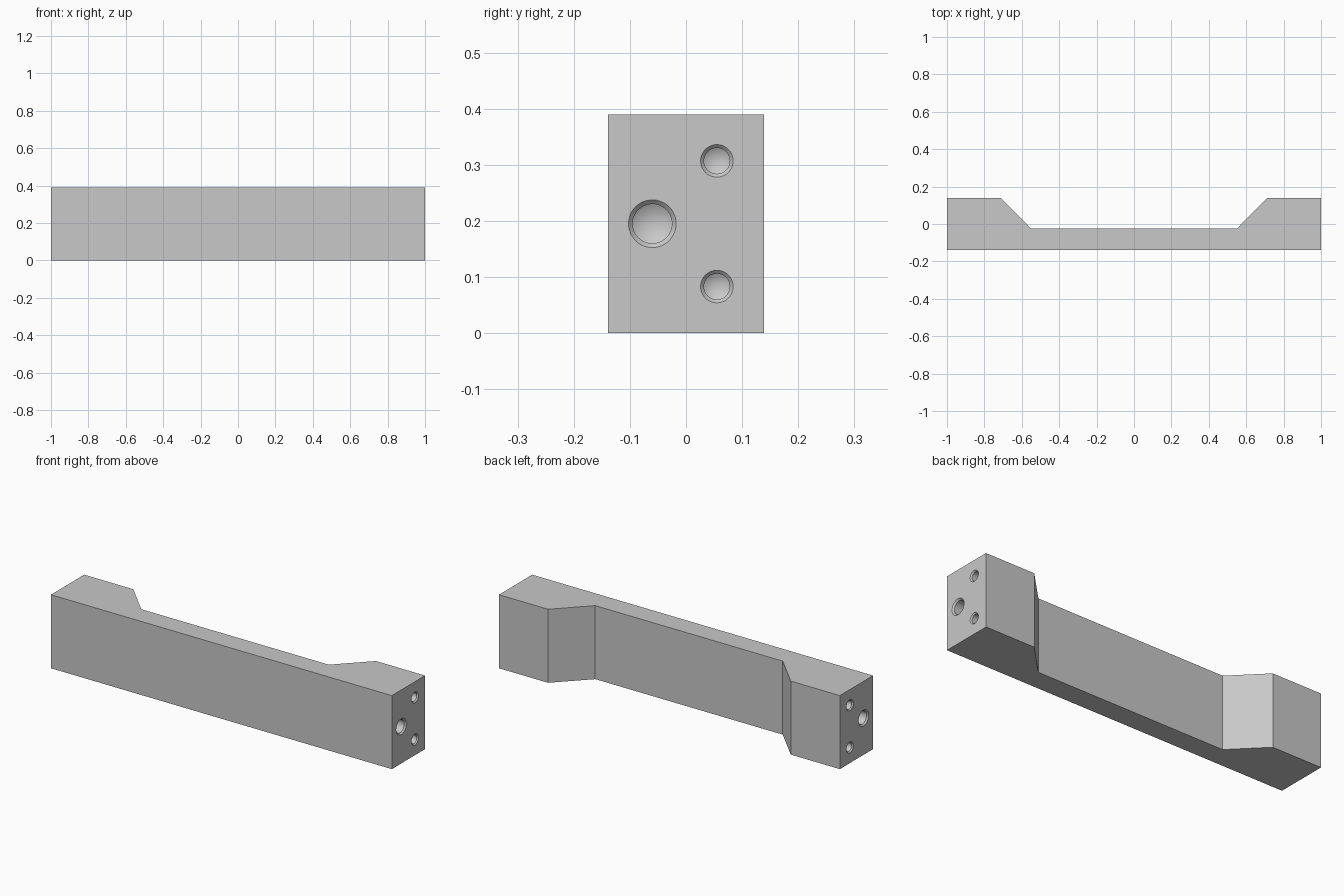
import bpy, bmesh, math

if "Cube" in bpy.data.objects:
    bpy.data.objects.remove(bpy.data.objects["Cube"], do_unlink=True)

HEIGHT = 0.39
HALF_DEPTH = 0.139
SIDES = 48

# Single plain grey
grey = bpy.data.materials.new("plain_grey")
grey.use_nodes = True
colour = (0.58, 0.58, 0.58, 1)
grey.diffuse_color = colour
grey.node_tree.nodes["Principled BSDF"].inputs["Base Color"].default_value = colour


def make_object(name, bm):
    bmesh.ops.recalc_face_normals(bm, faces=bm.faces[:])
    mesh = bpy.data.meshes.new(name)
    bm.to_mesh(mesh)
    bm.free()
    mesh.materials.append(grey)
    obj = bpy.data.objects.new(name, mesh)
    bpy.context.collection.objects.link(obj)
    return obj


# Bar: mirrored plan outline, extruded upwards
half = [(1, -HALF_DEPTH), (1, HALF_DEPTH), (0.712, HALF_DEPTH), (0.55, -0.025)]
outline = half + [(-x, y) for x, y in reversed(half)]
bm = bmesh.new()
base = bm.faces.new([bm.verts.new((x, y, 0)) for x, y in outline])
top = bmesh.ops.extrude_face_region(bm, geom=[base])["geom"]
bmesh.ops.translate(bm, vec=(0, 0, HEIGHT),
                    verts=[v for v in top if isinstance(v, bmesh.types.BMVert)])
bar = make_object("handle_bar", bm)


# Drilled hole: chamfered mouth, straight bore, conical bottom
def add_hole(bm, end, y, z, mouth, bore, depth):
    chamfer = mouth - bore
    profile = [(-0.01, mouth + 0.01), (chamfer, bore), (depth, bore)]
    rings = []
    for inset, radius in profile:
        ring = []
        for i in range(SIDES):
            a = math.tau * i / SIDES
            ring.append(bm.verts.new((end * (1 - inset),
                                      y + radius * math.cos(a),
                                      z + radius * math.sin(a))))
        rings.append(ring)
    tip = bm.verts.new((end * (1 - depth - bore * 0.6), y, z))
    bm.faces.new(rings[0])
    for i in range(SIDES):
        j = (i + 1) % SIDES
        for a, b in zip(rings, rings[1:]):
            bm.faces.new((a[i], a[j], b[j], b[i]))
        bm.faces.new((rings[-1][i], rings[-1][j], tip))


# One large and two small holes in each end
bm = bmesh.new()
for end in (-1, 1):
    add_hole(bm, end, -0.06, HEIGHT / 2, 0.0425, 0.035, 0.2)
    for side in (-1, 1):
        add_hole(bm, end, 0.055, HEIGHT / 2 + side * 0.112, 0.029, 0.023, 0.14)
cutter = make_object("hole_cutter", bm)
cutter.hide_render = True

cut = bar.modifiers.new("end_holes", "BOOLEAN")
cut.operation = "DIFFERENCE"
cut.solver = "EXACT"
cut.object = cutter

bpy.ops.object.select_all(action="DESELECT")
bpy.context.view_layer.objects.active = bar
bar.select_set(True)
bpy.ops.object.modifier_apply(modifier=cut.name)
bpy.data.objects.remove(cutter, do_unlink=True)
bpy.ops.object.shade_smooth_by_angle(angle=math.radians(30))
